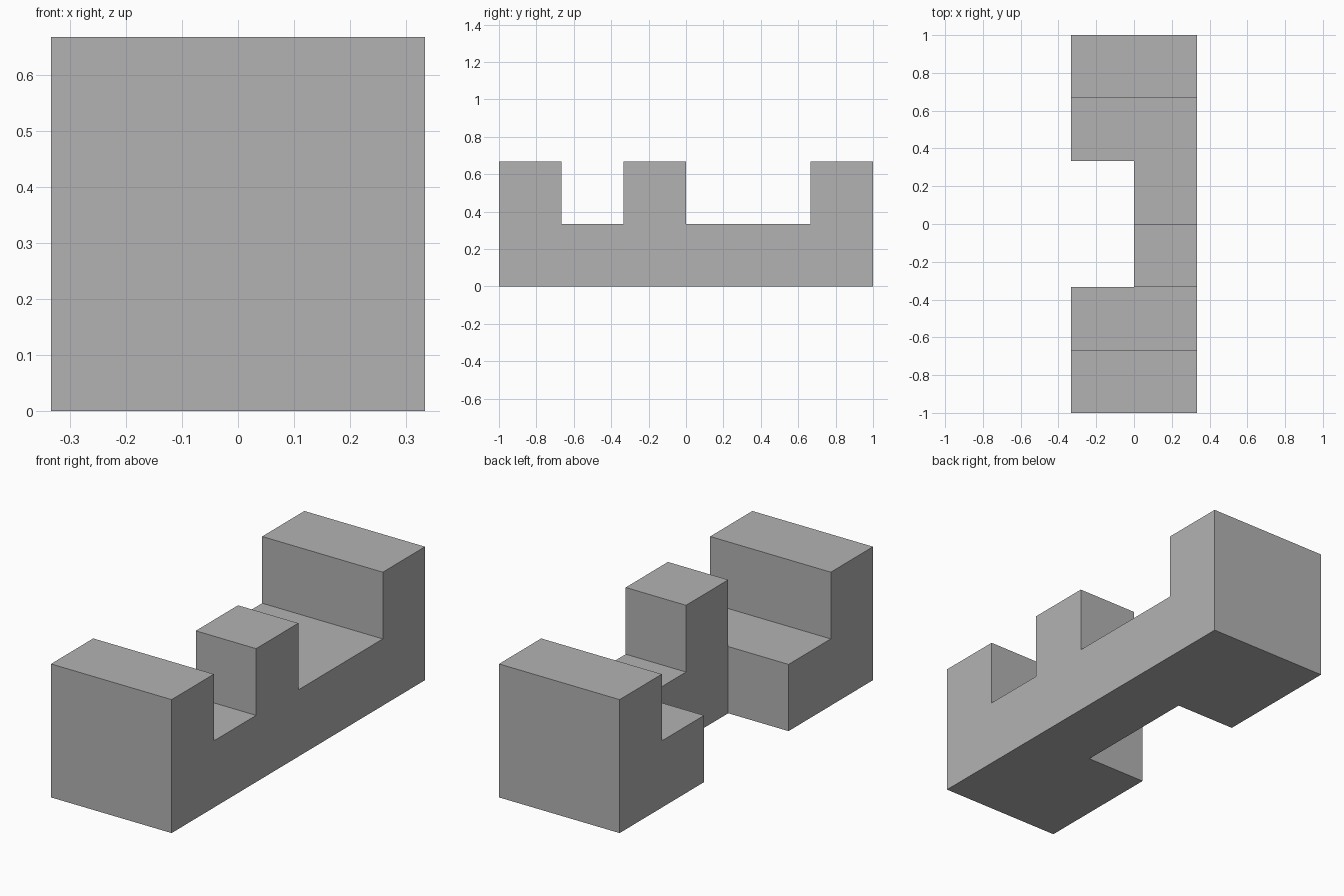
import bpy
import bmesh
import math
from mathutils import Matrix, Vector

default = bpy.data.objects.get("Cube")
if default:
    bpy.data.objects.remove(default, do_unlink=True)

UNIT = 1 / 3  # edge of one cubic cell

grey = bpy.data.materials.new("plain grey")
grey.use_nodes = True
colour = (0.45, 0.45, 0.45, 1)
grey.diffuse_color = colour
grey.node_tree.nodes["Principled BSDF"].inputs["Base Color"].default_value = colour

# Cells as (column, row, level): row 0 is the front, column 1 is the left
spine = {(1, row, 0) for row in range(6)}
feet = {(0, row, 0) for row in (0, 1, 4, 5)}
end_blocks = {(col, row, 1) for col in (0, 1) for row in (0, 5)}
post = {(1, 2, 1)}
cells = spine | feet | end_blocks | post

# Stack the cubes and weld their corners
bm = bmesh.new()
for col, row, level in sorted(cells):
    centre = Vector((col - 0.5, row - 2.5, level + 0.5)) * UNIT
    bmesh.ops.create_cube(bm, size=UNIT, matrix=Matrix.Translation(centre))

# Remove the walls between neighbouring cubes
bm.normal_update()
inner = []
for face in bm.faces:
    beyond = (face.calc_center_median() + face.normal * UNIT / 2) / UNIT
    neighbour = (math.floor(beyond.x + 1), math.floor(beyond.y + 3), math.floor(beyond.z))
    if neighbour in cells:
        inner.append(face)
bmesh.ops.delete(bm, geom=inner, context="FACES")
bmesh.ops.remove_doubles(bm, verts=bm.verts, dist=0.001)

# Merge flat regions into single clean faces
bmesh.ops.dissolve_limit(bm, angle_limit=math.radians(1), verts=bm.verts, edges=bm.edges)
bmesh.ops.recalc_face_normals(bm, faces=bm.faces)

mesh = bpy.data.meshes.new("notched_block")
bm.to_mesh(mesh)
bm.free()
mesh.materials.append(grey)
block = bpy.data.objects.new("notched_block", mesh)
bpy.context.collection.objects.link(block)
